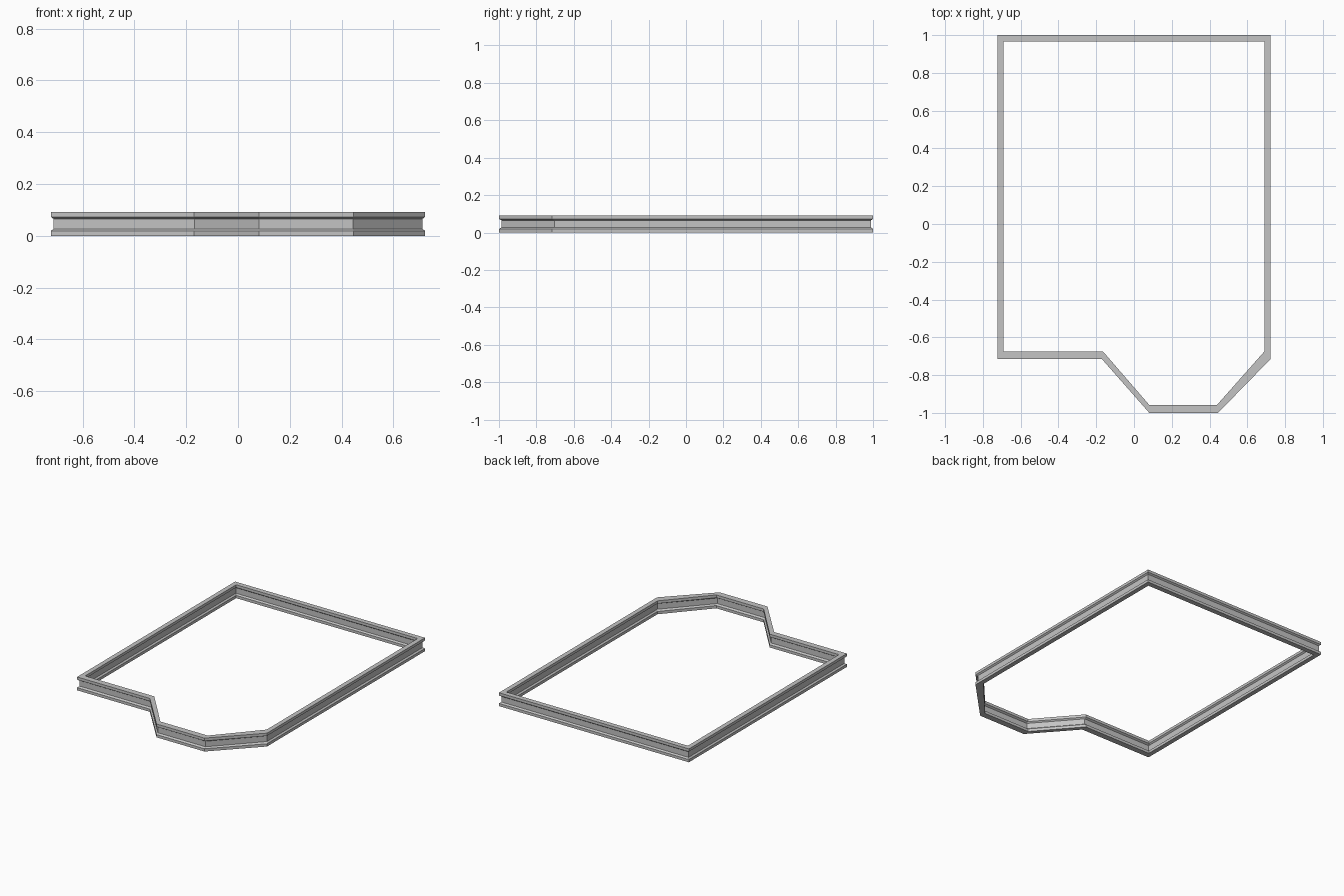
import bpy
import bmesh
from mathutils import Vector

cube = bpy.data.objects.get("Cube")
if cube:
    bpy.data.objects.remove(cube, do_unlink=True)

# Single steel grey
steel = bpy.data.materials.new("steel_grey")
steel.use_nodes = True
GREY = (0.55, 0.55, 0.55, 1)
steel.diffuse_color = GREY
steel.node_tree.nodes["Principled BSDF"].inputs["Base Color"].default_value = GREY

# Plan of the frame: outer and inner flange edges, counter-clockwise
OUTER = [(-0.722, 1), (-0.722, -0.716), (-0.169, -0.716), (0.081, -1),
         (0.445, -1), (0.722, -0.716), (0.722, 1)]
INNER = [(-0.69, 0.965), (-0.69, -0.675), (-0.164, -0.675), (0.08, -0.957),
         (0.44, -0.957), (0.69, -0.675), (0.69, 0.965)]

# Tapered I-section: (fraction across the width from outside, height)
HEIGHT, TIP, ROOT, INSET = 0.092, 0.019, 0.027, 0.31
half = [(0, 0), (0, TIP), (INSET, ROOT),
        (INSET, HEIGHT - ROOT), (0, HEIGHT - TIP), (0, HEIGHT)]
section = half + [(1 - u, z) for u, z in reversed(half)]


def sweep_frame(name):
    """Sweep the section around the closed plan with mitred corners."""
    bm = bmesh.new()
    rings = []
    for o, i in zip(OUTER, INNER):
        ring = []
        for u, z in section:
            p = Vector(o).lerp(Vector(i), u)
            ring.append(bm.verts.new((p.x, p.y, z)))
        rings.append(ring)
    n = len(section)
    for k, a in enumerate(rings):
        b = rings[(k + 1) % len(rings)]
        for j in range(n):
            m = (j + 1) % n
            bm.faces.new((a[j], b[j], b[m], a[m]))
    bmesh.ops.recalc_face_normals(bm, faces=bm.faces)
    mesh = bpy.data.meshes.new(name)
    bm.to_mesh(mesh)
    bm.free()
    mesh.materials.append(steel)
    obj = bpy.data.objects.new(name, mesh)
    bpy.context.collection.objects.link(obj)
    return obj


sweep_frame("perimeter_beam")
